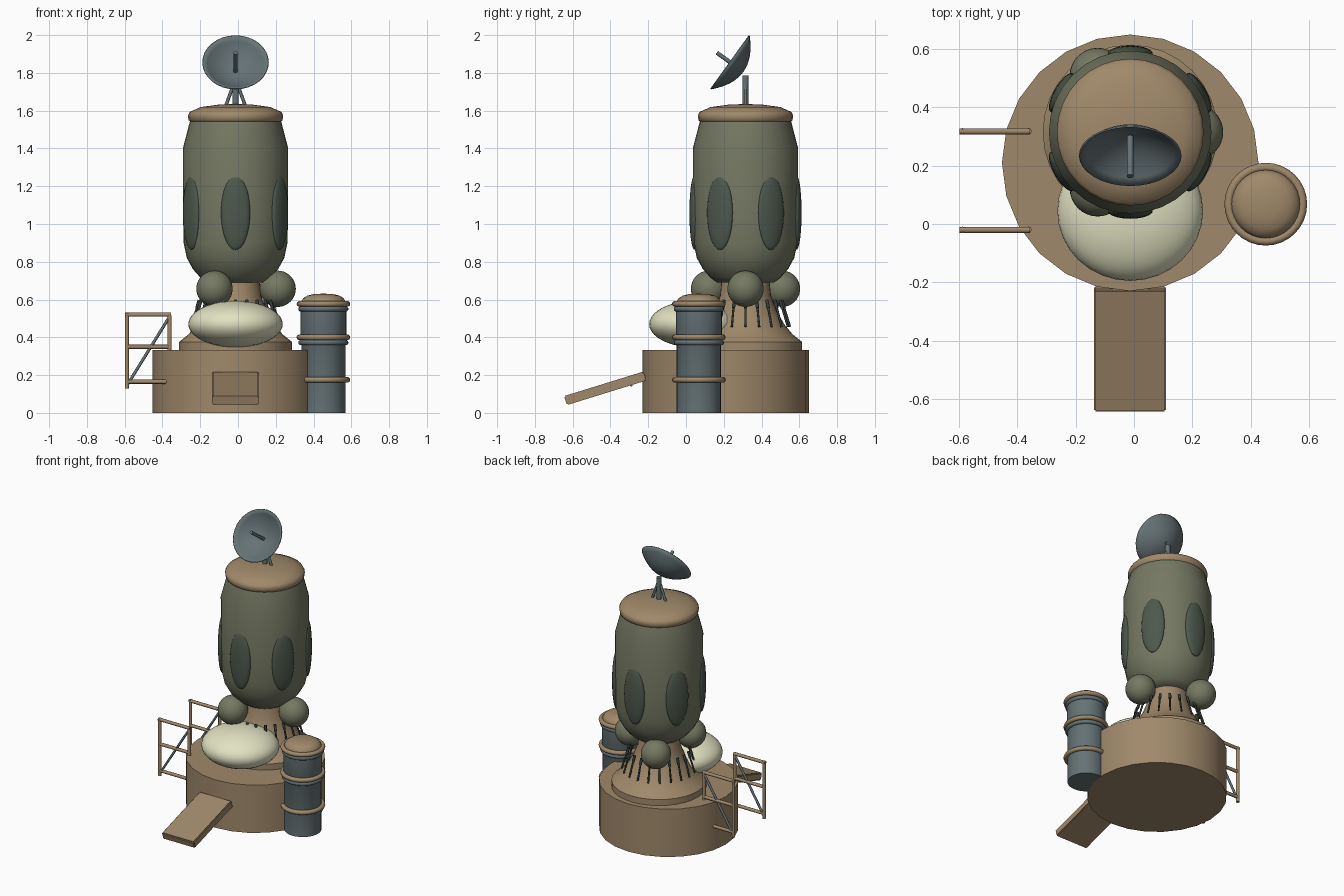
import bpy, bmesh, math
from mathutils import Vector, Matrix

if "Cube" in bpy.data.objects:
    bpy.data.objects.remove(bpy.data.objects["Cube"])


def material(name, rgb):
    m = bpy.data.materials.new(name)
    m.diffuse_color = (*rgb, 1)
    m.use_nodes = True
    m.node_tree.nodes["Principled BSDF"].inputs["Base Color"].default_value = m.diffuse_color
    return m


TAN = material("tan_metal", (0.35, 0.25, 0.145))
GREEN = material("olive_shell", (0.18, 0.19, 0.125))
DARK = material("dark_green_panel", (0.075, 0.098, 0.072))
GREY = material("blue_grey_metal", (0.13, 0.17, 0.18))
CREAM = material("cream_shell", (0.76, 0.76, 0.54))
BLACK = material("dark_peg_metal", (0.035, 0.045, 0.04))

TX, TY = -0.013, 0.315          # tower axis


def finish(name, bm, mat, angle=35):
    bmesh.ops.recalc_face_normals(bm, faces=bm.faces)
    me = bpy.data.meshes.new(name)
    bm.to_mesh(me)
    bm.free()
    me.materials.append(mat)
    me.shade_smooth()
    me.set_sharp_from_angle(angle=math.radians(angle))
    ob = bpy.data.objects.new(name, me)
    bpy.context.collection.objects.link(ob)
    return ob


def lathe(name, profile, mat, loc=(0, 0, 0), sides=32, angle=35, capped=True):
    """Turn a (radius, height) profile around the z axis."""
    bm = bmesh.new()
    rings = []
    for r, z in profile:
        rings.append([bm.verts.new((loc[0] + r * math.cos(math.tau * i / sides),
                                    loc[1] + r * math.sin(math.tau * i / sides),
                                    loc[2] + z)) for i in range(sides)])
    for a, b in zip(rings, rings[1:]):
        for i in range(sides):
            j = (i + 1) % sides
            bm.faces.new((a[i], a[j], b[j], b[i]))
    if capped:
        bm.faces.new(rings[0][::-1])
        bm.faces.new(rings[-1])
    return finish(name, bm, mat, angle)


def add_rod(bm, a, b, r1, r2=None, sides=10):
    a, b = Vector(a), Vector(b)
    d = b - a
    rot = d.to_track_quat('Z', 'Y').to_matrix().to_4x4()
    bmesh.ops.create_cone(bm, cap_ends=True, segments=sides, radius1=r1,
                          radius2=r1 if r2 is None else r2, depth=d.length,
                          matrix=Matrix.Translation((a + b) / 2) @ rot)


def rods(name, segments, r, mat):
    bm = bmesh.new()
    for a, b in segments:
        add_rod(bm, a, b, r)
    return finish(name, bm, mat, 50)


def ellipsoid(name, loc, size, mat, turn=0):
    bm = bmesh.new()
    m = (Matrix.Translation(loc) @ Matrix.Rotation(turn, 4, 'Z')
         @ Matrix.Diagonal((*size, 1)))
    bmesh.ops.create_uvsphere(bm, u_segments=32, v_segments=20, radius=1, matrix=m)
    return finish(name, bm, mat, 60)


def ring(name, loc, major, minor, mat):
    bpy.ops.mesh.primitive_torus_add(location=loc, major_radius=major, minor_radius=minor,
                                     major_segments=32, minor_segments=10)
    ob = bpy.context.object
    ob.name = name
    ob.data.materials.append(mat)
    ob.data.shade_smooth()


# Round base
lathe("base_drum", [(0.44, 0), (0.44, 0.333)], TAN, (TX, 0.21, 0), sides=24)

# Flared neck, main shell and cap
lathe("flared_neck", [(0.30, 0.33), (0.30, 0.375), (0.25, 0.415), (0.205, 0.47),
                      (0.165, 0.54), (0.135, 0.62), (0.125, 0.72)], TAN, (TX, TY, 0))
lathe("tower_shell", [(0.15, 0.69), (0.185, 0.715), (0.225, 0.76), (0.258, 0.82),
                      (0.275, 0.90), (0.278, 1.05), (0.279, 1.40), (0.24, 1.55)],
      GREEN, (TX, TY, 0), angle=45)
lathe("tower_cap", [(0.235, 1.538), (0.249, 1.55), (0.252, 1.575), (0.243, 1.593),
                    (0.185, 1.619), (0.09, 1.632), (0.01, 1.635)], TAN, (TX, TY, 0), angle=60)

# Oval panels around the shell
for k in range(6):
    t = math.radians(30 + 60 * k)
    ellipsoid(f"oval_panel_{k + 1}",
              (TX + 0.27 * math.cos(t), TY + 0.27 * math.sin(t), 1.06),
              (0.027, 0.077, 0.197), DARK, t)

# Ball tanks under the shell
for k in range(3):
    t = math.tau * k / 3
    ellipsoid(f"ball_tank_{k + 1}",
              (TX + 0.223 * math.cos(t), TY + 0.223 * math.sin(t), 0.657),
              (0.096,) * 3, GREEN)

# Pegs around the neck
bm = bmesh.new()
for k in range(20):
    t = math.tau * k / 20
    c, s = math.cos(t), math.sin(t)
    foot = (TX + 0.236 * c, TY + 0.236 * s, 0.455)
    head = (TX + 0.192 * c, TY + 0.192 * s, 0.597)
    mid = Vector(foot).lerp(Vector(head), 0.7)
    add_rod(bm, foot, mid, 0.006, sides=8)
    add_rod(bm, mid, head, 0.009, sides=8)
finish("neck_pegs", bm, BLACK, 50)

# Egg-shaped pod
ellipsoid("egg_pod", (TX, 0.045, 0.47), (0.25, 0.24, 0.123), CREAM)

# Side tank with domed lid and hoops
KX, KY = 0.452, 0.068
lathe("side_tank", [(0.117, 0), (0.117, 0.36), (0.122, 0.37), (0.122, 0.585)], GREY, (KX, KY, 0))
lathe("tank_lid", [(0.117, 0.57), (0.117, 0.59), (0.107, 0.607), (0.085, 0.621),
                   (0.05, 0.629), (0.01, 0.631)], TAN, (KX, KY, 0), angle=60)
for i, z in enumerate((0.175, 0.4, 0.577)):
    ring(f"tank_hoop_{i + 1}", (KX, KY, z), 0.127, 0.015, TAN)
for i, z in enumerate((0.372, 0.55)):
    ring(f"tank_seam_{i + 1}", (KX, KY, z), 0.119, 0.014, GREY)

# Sloping ramp
bm = bmesh.new()
bmesh.ops.create_cube(bm, size=1, matrix=Matrix.Translation((TX - 0.001, -0.428, 0.13))
                      @ Matrix.Rotation(math.atan2(0.13, 0.42), 4, 'X')
                      @ Matrix.Diagonal((0.248, 0.44, 0.05, 1)))
bmesh.ops.bevel(bm, geom=bm.edges[:], offset=0.006, segments=2, affect='EDGES')
finish("ramp", bm, TAN, 40)
rods("ramp_hinge", [((-0.05, -0.29, 0.145), (0.03, -0.29, 0.145))], 0.006, GREY)

# Two side railings with diagonal braces
for i, y in enumerate((0.318, -0.02)):
    xo, xi = -0.588, -0.362
    rods(f"railing_{i + 1}", [
        ((xo, y, 0.13), (xo, y, 0.528)), ((xi, y, 0.33), (xi, y, 0.515)),
        ((xo - 0.01, y, 0.52), (xi + 0.006, y, 0.52)), ((xo, y, 0.35), (xi, y, 0.35)),
        ((xo, y, 0.165), (-0.375, y, 0.165))], 0.011, TAN)
    rods(f"railing_brace_{i + 1}", [((xo, y, 0.145), (xi, y, 0.51))], 0.008, GREY)

# Dish mast and struts
rods("dish_mast", [((TX, TY, 1.62), (TX, TY, 1.785))], 0.017, GREY)
rods("mast_struts", [((TX + s * 0.05, TY, 1.63), (TX + s * 0.012, TY, 1.735))
                     for s in (-1, 1)], 0.009, GREY)

# Tilted dish and its feed rod
DEPTH, RIM = 0.085, 0.174
dish = lathe("dish", [(max(RIM * k / 8, 0.002), DEPTH * ((k / 8) ** 2 - 1)) for k in range(9)],
             GREY, sides=32, angle=50, capped=False)
solid = dish.modifiers.new("thickness", 'SOLIDIFY')
solid.thickness = 0.006
solid.offset = 0
feed = rods("dish_feed", [((0, 0, -DEPTH), (0, 0, 0.085))], 0.011, GREY)
tilt = math.atan2(0.812, 0.584)
for ob in (dish, feed):
    ob.location = (TX, 0.2325, 1.857)
    ob.rotation_euler = (tilt, 0, 0)
